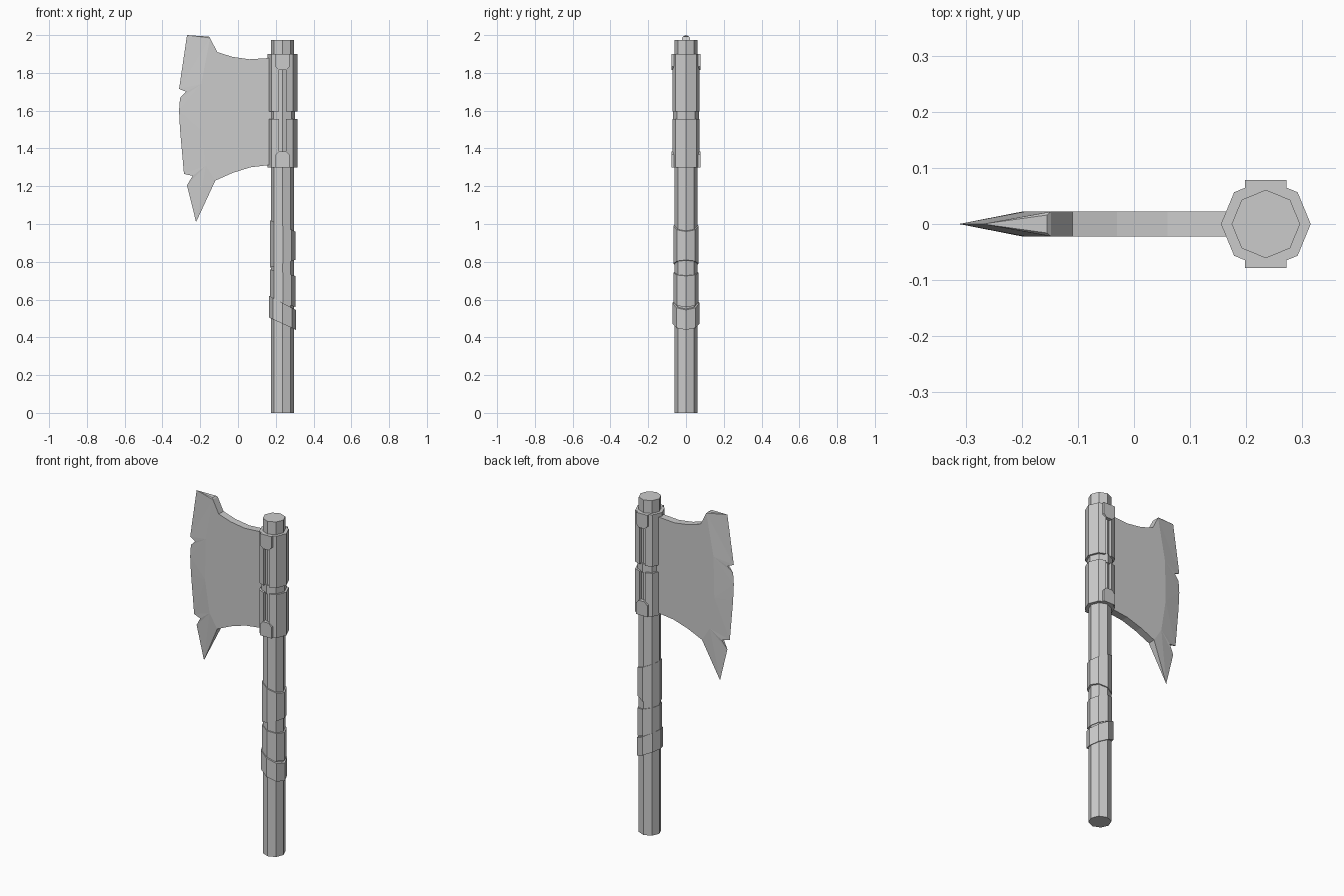
import bpy, bmesh, math

cube = bpy.data.objects.get("Cube")
if cube:
    bpy.data.objects.remove(cube)

CX = 0.235  # handle axis
grey = bpy.data.materials.new("plain_grey")
grey.use_nodes = True
COLOUR = (0.6, 0.6, 0.6, 1)
grey.diffuse_color = COLOUR
grey.node_tree.nodes["Principled BSDF"].inputs["Base Color"].default_value = COLOUR


def finish(name, bm):
    bmesh.ops.remove_doubles(bm, verts=bm.verts, dist=0.0005)
    bmesh.ops.recalc_face_normals(bm, faces=bm.faces)
    mesh = bpy.data.meshes.new(name)
    bm.to_mesh(mesh)
    bm.free()
    mesh.materials.append(grey)
    obj = bpy.data.objects.new(name, mesh)
    bpy.context.collection.objects.link(obj)
    return obj


def loft(name, lower, upper):
    """Closed solid between two matching rings."""
    bm = bmesh.new()
    a = [bm.verts.new(p) for p in lower]
    b = [bm.verts.new(p) for p in upper]
    bm.faces.new(a[::-1])
    bm.faces.new(b)
    for i in range(len(a)):
        j = (i + 1) % len(a)
        bm.faces.new((a[i], a[j], b[j], b[i]))
    return finish(name, bm)


def octagon(r, cx=CX):
    return [(cx + r * math.cos(i * math.pi / 4), r * math.sin(i * math.pi / 4))
            for i in range(8)]


def band(name, r, low, high, cx=CX):
    """Octagonal ring; low and high are (left edge z, right edge z)."""
    def ring(z):
        return [(x, y, z[0] + (z[1] - z[0]) * (x - cx + r) / (2 * r))
                for x, y in octagon(r, cx)]
    return loft(name, ring(low), ring(high))


# Handle and slanted grip wraps
band("handle", 0.061, (0, 0), (1.975, 1.975))
band("grip_wrap_lower", 0.071, (0.505, 0.44), (0.62, 0.545))
band("grip_wrap_middle", 0.067, (0.61, 0.56), (0.76, 0.725), CX - 0.002 + 0.004)
band("grip_wrap_upper", 0.067, (0.77, 0.81), (1.02, 0.96), CX + 0.002)

# Split metal sleeves, with a slot at the front and back
R, SLOT = 0.08, 0.018
D = R * math.sqrt(0.5)
edge_y = R - SLOT * (R - D) / D
half = [(SLOT, -edge_y), (D, -D), (R, 0), (D, D), (SLOT, edge_y)]
for label, z0, z1 in (("lower", 1.30, 1.555), ("upper", 1.595, 1.90)):
    for side, s in (("left", 1), ("right", -1)):
        loft(f"{label}_sleeve_{side}",
             [(CX + s * x, y, z0) for x, y in half],
             [(CX + s * x, y, z1) for x, y in half])
band("sleeve_joint", 0.068, (1.55, 1.55), (1.60, 1.60))

# Chamfered clasps over the slot ends
W, C = 0.037, 0.018
for label, z_out, z_in in (("lower", 1.30, 1.385), ("upper", 1.90, 1.815)):
    d = C if z_in < z_out else -C
    shape = [(-W, z_out), (W, z_out), (W, z_in + d), (W - C, z_in),
             (C - W, z_in), (-W, z_in + d)]
    for face, s in (("front", -1), ("back", 1)):
        loft(f"{label}_clasp_{face}",
             [(CX + x, s * 0.05, z) for x, z in shape],
             [(CX + x, s * 0.078, z) for x, z in shape])

# Axe blade: flat cheeks, then bevels down to a chipped cutting edge
T = 0.022
top = [(0.19, 1.88), (0.06, 1.872), (-0.03, 1.885), (-0.11, 1.91)]
bottom = [(-0.03, 1.27), (0.065, 1.30), (0.19, 1.315)]
bevel = [(-0.148, 1.985), (-0.195, 1.74), (-0.2, 1.5), (-0.17, 1.31), (-0.12, 1.23)]
# cutting edge: x, z, half thickness, index of the bevel point it meets
edge = [(-0.155, 1.992, 0.016, 0), (-0.27, 2.0, 0, 0), (-0.312, 1.715, 0, 1),
        (-0.275, 1.70, 0.007, 1), (-0.307, 1.667, 0, 1), (-0.312, 1.60, 0, 2),
        (-0.307, 1.50, 0, 2), (-0.286, 1.265, 0, 3), (-0.24, 1.255, 0.009, 3),
        (-0.27, 1.205, 0, 3), (-0.222, 1.01, 0, 4)]
bm = bmesh.new()
sides = []
for s in (-1, 1):
    cheek = [bm.verts.new((x, s * T, z)) for x, z in top + bevel + bottom]
    rim = [bm.verts.new((x, s * t, z)) for x, z, t, _ in edge]
    bm.faces.new(cheek)
    inner = cheek[len(top):len(top) + len(bevel)]
    for i in range(len(edge) - 1):
        a, b = inner[edge[i][3]], inner[edge[i + 1][3]]
        bm.faces.new((a, rim[i], rim[i + 1]))
        if a != b:
            bm.faces.new((a, rim[i + 1], b))
    sides.append(cheek[:len(top) + 1] + rim + cheek[len(top) + len(bevel) - 1:])
front, back = sides
for i in range(len(front)):
    j = (i + 1) % len(front)
    bm.faces.new((front[i], front[j], back[j], back[i]))
finish("axe_blade", bm)
